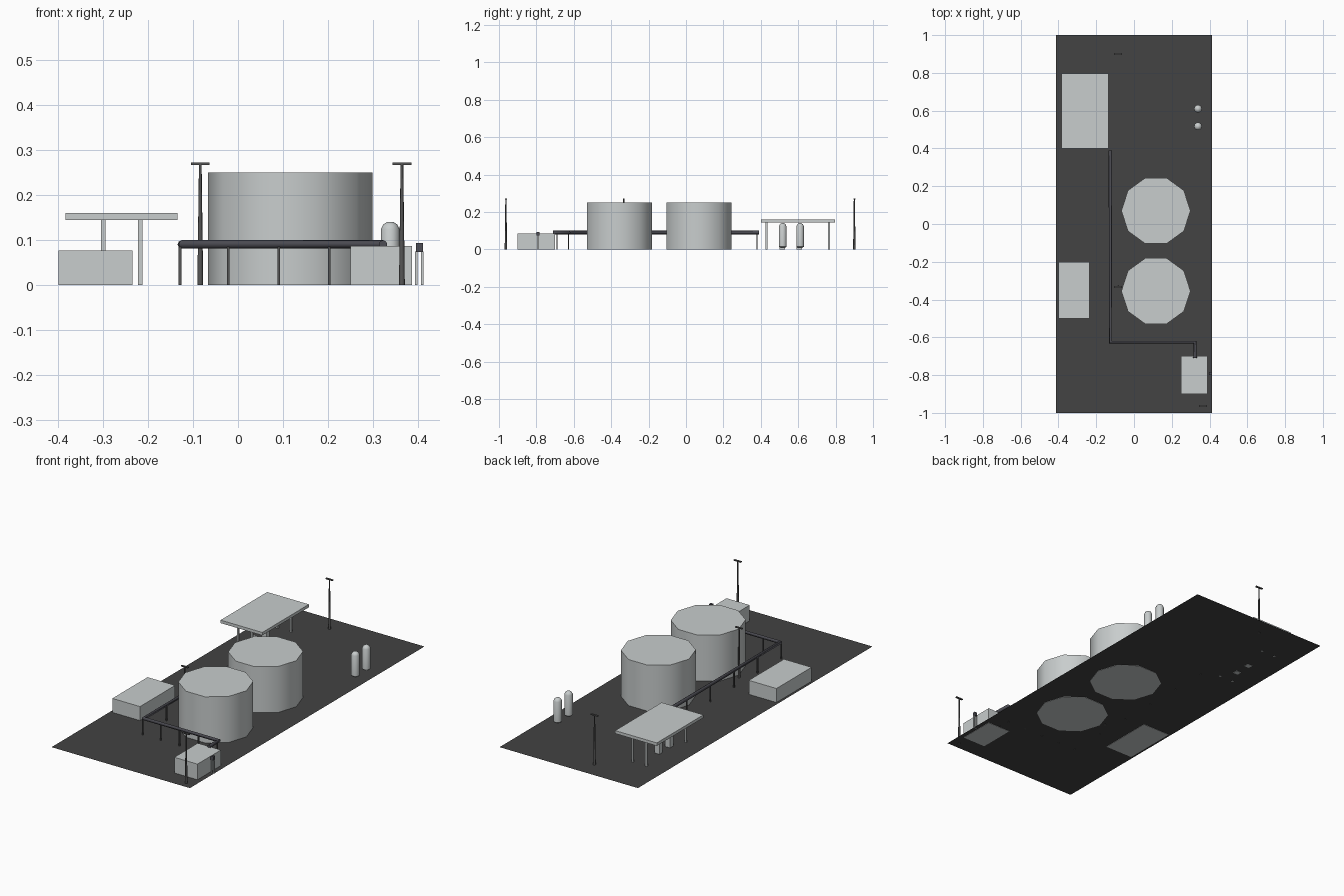
import bpy, bmesh, math
from mathutils import Vector

cube = bpy.data.objects.get("Cube")
if cube:
    bpy.data.objects.remove(cube, do_unlink=True)


def material(name, rgb):
    m = bpy.data.materials.new(name)
    m.use_nodes = True
    m.diffuse_color = (*rgb, 1)
    m.node_tree.nodes["Principled BSDF"].inputs["Base Color"].default_value = (*rgb, 1)
    return m


LIGHT = material("pale_grey_panel", (0.58, 0.61, 0.61))
ASPHALT = material("asphalt", (0.056, 0.056, 0.056))
PIPE = material("dark_pipe", (0.075, 0.075, 0.09))
STEEL = material("dark_steel", (0.09, 0.09, 0.09))


def finish(name, bm, mat, smooth=None):
    bmesh.ops.recalc_face_normals(bm, faces=bm.faces)
    me = bpy.data.meshes.new(name)
    bm.to_mesh(me)
    bm.free()
    me.materials.append(mat)
    ob = bpy.data.objects.new(name, me)
    bpy.context.collection.objects.link(ob)
    if smooth:
        bpy.ops.object.select_all(action='DESELECT')
        ob.select_set(True)
        bpy.context.view_layer.objects.active = ob
        bpy.ops.object.shade_smooth_by_angle(angle=math.radians(smooth))
    return ob


def box(name, x, y, z, mat):
    """Box from (low, high) ranges on each axis."""
    bm = bmesh.new()
    bmesh.ops.create_cube(bm, size=1)
    for v in bm.verts:
        v.co = [r[0] + (c + 0.5) * (r[1] - r[0]) for c, r in zip(v.co, (x, y, z))]
    return finish(name, bm, mat)


def lathe(name, x, y, profile, sides, mat, smooth=None):
    """Closed turned solid from (radius, height) rings."""
    bm = bmesh.new()
    rings = []
    for r, z in profile:
        angles = [math.tau * i / sides for i in range(sides)]
        rings.append([bm.verts.new((x + r * math.cos(a), y + r * math.sin(a), z)) for a in angles])
    for low, high in zip(rings, rings[1:]):
        for i in range(sides):
            j = (i + 1) % sides
            bm.faces.new((low[i], low[j], high[j], high[i]))
    bm.faces.new(rings[0])
    bm.faces.new(rings[-1])
    return finish(name, bm, mat, smooth)


# Ground sheet
bm = bmesh.new()
bmesh.ops.create_grid(bm, x_segments=1, y_segments=1, size=1)
for v in bm.verts:
    v.co = (v.co.x * 0.413, v.co.y, 0.0015)
finish("ground", bm, ASPHALT)

# Large storage tanks
for name, y in (("rear_tank", 0.07), ("front_tank", -0.355)):
    lathe(name, 0.116, y, [(0.183, 0), (0.183, 0.25)], 10, LIGHT, 40)

# Buildings
box("long_building", (-0.4, -0.235), (-0.5, -0.2), (0, 0.077), LIGHT)
box("pump_house", (0.25, 0.388), (-0.9, -0.7), (0, 0.086), LIGHT)

# Canopy with four posts and two dispensers
box("canopy_roof", (-0.384, -0.135), (0.4, 0.797), (0.144, 0.16), LIGHT)
for x in (-0.3, -0.218):
    for y in (0.43, 0.765):
        box("canopy_post", (x - 0.005, x + 0.005), (y - 0.005, y + 0.005), (0, 0.145), LIGHT)
for y in (0.515, 0.605):
    box("dispenser", (-0.275, -0.245), (y - 0.014, y + 0.014), (0, 0.06), LIGHT)

# Small upright gas cylinders
for y in (0.517, 0.61):
    lathe("gas_cylinder", 0.339, y,
          [(0.013, 0.008), (0.021, 0.014), (0.021, 0.124), (0.016, 0.134), (0.007, 0.14)],
          10, LIGHT, 40)

# Overhead pipe run
curve = bpy.data.curves.new("pipe_run", 'CURVE')
curve.dimensions = '3D'
curve.bevel_depth = 0.0095
curve.bevel_resolution = 2
curve.use_fill_caps = True
path = [(-0.125, 0.39), (-0.125, -0.625), (0.323, -0.625), (0.323, -0.71)]
spline = curve.splines.new('POLY')
spline.points.add(len(path) - 1)
for p, (x, y) in zip(spline.points, path):
    p.co = (x, y, 0.09, 1)
curve.materials.append(PIPE)
bpy.context.collection.objects.link(bpy.data.objects.new("pipe_run", curve))

# Pipe supports at even spacing along the run
supports = [(-0.129, 0.38 - 0.2015 * i) for i in range(6)]
supports += [(-0.134 + 0.1125 * i, -0.628) for i in range(1, 5)]
supports.append((0.323, -0.69))
for x, y in supports:
    box("pipe_support", (x - 0.003, x + 0.003), (y - 0.003, y + 0.003), (0, 0.084), STEEL)

# Lamp posts
for x, y in ((-0.084, 0.9), (-0.084, -0.333), (0.365, -0.963)):
    lathe("lamp_pole", x, y, [(0.0065, 0), (0.003, 0.268)], 8, STEEL, 50)
    box("lamp_head", (x - 0.021, x + 0.021), (y - 0.005, y + 0.005), (0.267, 0.272), STEEL)

# Control stand beside the pump house
for x in (0.397, 0.41):
    box("stand_leg", (x - 0.003, x + 0.003), (-0.794, -0.788), (0, 0.074), LIGHT)
box("stand_box", (0.396, 0.412), (-0.799, -0.783), (0.073, 0.093), PIPE)
